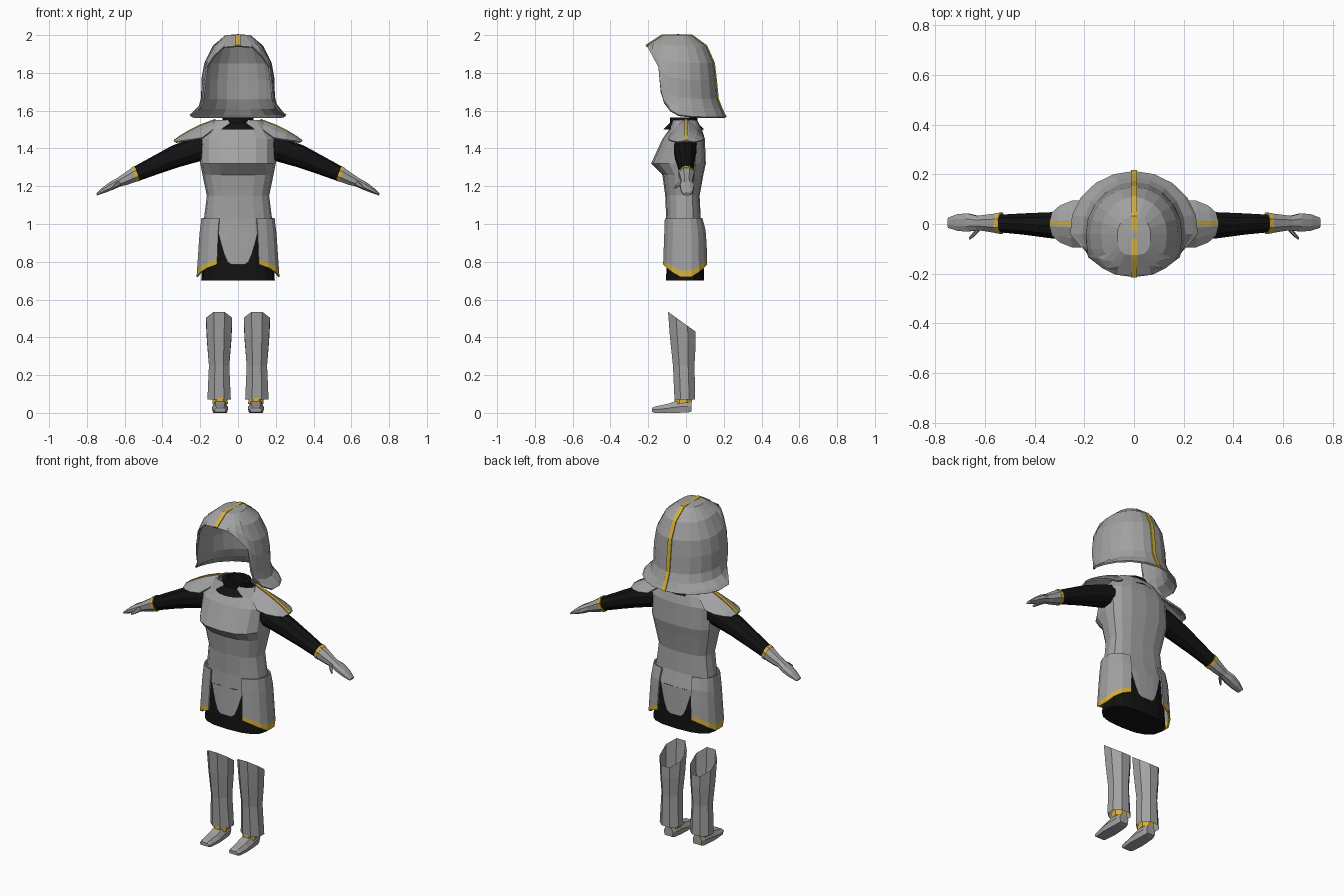
import bpy, bmesh, math
from mathutils import Vector

if "Cube" in bpy.data.objects:
    bpy.data.objects.remove(bpy.data.objects["Cube"])


def material(name, rgb):
    m = bpy.data.materials.new(name)
    m.diffuse_color = (*rgb, 1)
    m.use_nodes = True
    m.node_tree.nodes["Principled BSDF"].inputs["Base Color"].default_value = m.diffuse_color
    return m


STEEL = material("steel_grey", (0.36, 0.36, 0.36))
GOLD = material("gold_trim", (0.66, 0.43, 0.04))
BLACK = material("black_cloth", (0.006, 0.006, 0.006))


def loft(name, rings, mats, closed=True, caps=(False, False), row_mat=None, thick=0):
    """Skin a list of equal point rings; row_mat gives the material slot of each row."""
    bm = bmesh.new()
    vs = [[bm.verts.new(p) for p in r] for r in rings]
    n = len(rings[0])
    for i in range(len(rings) - 1):
        for j in range(n if closed else n - 1):
            k = (j + 1) % n
            f = bm.faces.new((vs[i][j], vs[i][k], vs[i + 1][k], vs[i + 1][j]))
            f.material_index = row_mat[i] if row_mat else 0
    for cap, ring in zip(caps, (vs[0], vs[-1])):
        if cap:
            bm.faces.new(ring)
    bmesh.ops.remove_doubles(bm, verts=bm.verts, dist=0.0005)
    bmesh.ops.recalc_face_normals(bm, faces=bm.faces)
    me = bpy.data.meshes.new(name)
    bm.to_mesh(me)
    bm.free()
    for m in mats:
        me.materials.append(m)
    ob = bpy.data.objects.new(name, me)
    bpy.context.collection.objects.link(ob)
    if thick:
        mod = ob.modifiers.new("thickness", "SOLIDIFY")
        mod.thickness, mod.offset = thick, 0
    return ob


def lookup(table, z):
    """Interpolate (z, half width, front depth, back depth) rows, top first."""
    for a, b in zip(table, table[1:]):
        if z >= b[0]:
            t = min(1, max(0, (a[0] - z) / (a[0] - b[0])))
            return [p + (q - p) * t for p, q in zip(a[1:], b[1:])]
    return table[-1][1:]


def section(table, deg, z, off=0, cy=0, nf=2.6, nb=2.6):
    """Point on a rounded cross-section; 0 degrees is the front, 180 the back."""
    rx, rf, rb = lookup(table, z)
    s, c = math.sin(math.radians(deg)), math.cos(math.radians(deg))
    e = 2 / (nf if c > 0 else nb)
    x = math.copysign(abs(s) ** e, s) * (rx + off)
    y = -math.copysign(abs(c) ** e, c) * ((rf if c > 0 else rb) + off)
    return Vector((x, cy + y, z))


# ---------- helmet ----------
HELM = [(2.0, 0, 0, 0), (1.995, .065, .085, .07), (1.94, .13, .17, .145),
        (1.85, .175, .17, .185), (1.76, .19, .17, .195), (1.66, .19, .165, .205),
        (1.61, .207, .13, .225), (1.578, .252, .11, .24), (1.562, .26, .10, .25)]
EDGE = [(0, 1.94), (25, 1.935), (45, 1.89), (62, 1.83), (66, 1.70), (70, 1.64),
        (78, 1.60), (90, 1.575), (108, 1.566), (126, 1.564), (144, 1.564), (162, 1.564), (180, 1.564)]
LEVELS = [(1.995 - r[0]) / .433 for r in HELM[1:]]


def helmet_column(deg, zb):
    pts = [Vector((0, -.04, 2.0))]
    for f in LEVELS:
        pts.append(section(HELM, deg, 1.995 + (zb - 1.995) * f, cy=-.04, nf=3, nb=2))
    return pts


cols = [helmet_column(a, z) for a, z in EDGE]
left = [[Vector((-p.x, p.y, p.z)) for p in c] for c in cols[1:-1]]
loft("helmet", cols + left[::-1] + [cols[0]], [STEEL], closed=False, thick=.01)

# gold crest strip running from brow over the crown to the nape
path = [Vector((0, p.y, p.z)) for p in cols[0][:0:-1] + cols[-1][1:]]
crest = []
for i, p in enumerate(path):
    d = path[min(i + 1, len(path) - 1)] - path[max(i - 1, 0)]
    n = Vector((0, -d.z, d.y)).normalized()
    crest.append([p + Vector((s * .012, 0, 0)) + n * o
                  for s, o in ((-1, 0), (1, 0), (1, .009), (-1, .009))])
loft("helmet_crest", crest, [GOLD], caps=(True, True))

# ---------- torso ----------
BODY = [(1.55, .125, .07, .06), (1.50, .165, .09, .085), (1.45, .20, .125, .10),
        (1.32, .20, .185, .105), (1.26, .188, .125, .092), (1.15, .165, .11, .072),
        (1.03, .18, .105, .078), (.95, .19, .108, .10), (.70, .207, .118, .108)]
ROUND = [i * 22.5 for i in range(16)]
loft("breastplate", [[section(BODY, a, r[0]) for a in ROUND] for r in BODY[:-1]], [STEEL])
loft("under_skirt", [[section(BODY, a, z, -.012) for a in ROUND] for z in (1.0, .95, .85, .70)],
     [BLACK], caps=(True, True))
# open neck of the undershirt with a thick rim
loft("neck", [[(r * math.sin(math.radians(a)), -.012 - r * .9 * math.cos(math.radians(a)), z)
               for a in ROUND] for r, z in ((.12, 1.50), (.082, 1.535), (.082, 1.565), (.055, 1.565), (.05, 1.45))],
     [BLACK], caps=(False, True))

# tapering tabs hanging between the tassets, front and back
for name, mid in (("front_tab", 0), ("back_tab", 180)):
    rows = []
    for z, w in ((.95, 27), (.90, 22), (.84, 16), (.80, 11), (.785, 6)):
        rows.append([section(BODY, mid + w * k / 2, z) for k in (-2, -1, 0, 1, 2)])
    loft(name, rows, [STEEL], closed=False)


def tasset(name, s):
    """Hip plate wrapping one side, with a gold lower border."""
    rows = []
    for f in (0, .3, .65, 1, 1.12):
        row = []
        for k in range(8):
            a = 25 + 130 * k / 7
            low = .745 + .075 * abs(math.cos(math.radians(a))) ** 1.2
            p = section(BODY, a, 1.03 + (low - 1.03) * f, .012)
            row.append((s * p.x, p.y, p.z))
        rows.append(row)
    loft(name, rows, [STEEL, GOLD], closed=False, row_mat=[0, 0, 0, 1], thick=.008)


def tube(name, s, stations, mats, sides=8, caps=(True, True), row_mat=None):
    """Limb section along x; each station is x, y, z, half depth, half height."""
    rings = []
    for x, y, z, ry, rz in stations:
        ring = []
        for k in range(sides):
            a = 2 * math.pi * (k + .5) / sides
            h = rz * math.sin(a)
            ring.append((s * (x + .35 * h), y + ry * math.cos(a), z + .93 * h))
        rings.append(ring)
    loft(name, rings, mats, caps=caps, row_mat=row_mat)


def pauldron(name, s):
    """Leaf-shaped shoulder plate with a gold centre strip."""
    rows, strip = [], []
    for x, z, w, drop in ((.12, 1.55, .05, .035), (.20, 1.52, .092, .065),
                          (.26, 1.49, .092, .045), (.31, 1.46, .072, .022), (.34, 1.438, .045, .006)):
        rows.append([(s * (x - .012 * abs(t)), w * t, z - drop * abs(t) ** 1.6)
                     for t in (-1, -.6, -.15, .15, .6, 1)])
        strip.append([(s * x, y, z + o) for y, o in ((-.009, -.003), (.009, -.003), (.009, .007), (-.009, .007))])
    loft(name, rows, [STEEL], closed=False, thick=.008)
    loft(name + "_trim", strip, [GOLD], caps=(True, True))


def leg(side, s):
    # greave: front top point is higher than the back
    cx = .1
    rings = []
    for zf, zb, cy, rx, ry in ((.535, .43, -.022, .069, .073), (.40, .36, -.017, .064, .068),
                               (.25, .25, -.012, .054, .057), (.07, .07, -.006, .062, .055)):
        ring = []
        for k in range(8):
            a = math.pi * (k + .5) / 4
            c = math.cos(a) / .924
            ring.append((s * (cx + rx * math.sin(a) / .924), cy - ry * c,
                         (zf + zb) / 2 + (zf - zb) / 2 * c))
        rings.append(ring)
    loft(side + "_greave", rings, [STEEL])
    # gold ankle band
    loft(side + "_ankle_band", [[(s * (cx - .005 + r * .85 * math.sin(math.pi * (k + .5) / 4)),
                                  -.015 - r * math.cos(math.pi * (k + .5) / 4),
                                  z - .008 * math.cos(math.pi * (k + .5) / 4)) for k in range(8)]
                                for r, z in ((.050, .088), (.052, .05))], [GOLD])
    # pointed steel shoe
    shoe = []
    for y, w, top, bot in ((-.18, .030, .026, .006), (-.165, .036, .034, 0), (-.10, .043, .047, 0),
                           (-.05, .041, .064, 0), (.01, .036, .066, .002), (.03, .030, .062, .008)):
        shoe.append([(s * (cx - .005 + w * u), y, bot + (top - bot) * v)
                     for u, v in ((-.85, 0), (.85, 0), (1, .5), (.6, 1), (-.6, 1), (-1, .5))])
    loft(side + "_shoe", shoe, [STEEL], caps=(True, True))


# ---------- paired parts ----------
for side, s in (("right", -1), ("left", 1)):
    tasset(side + "_tasset", s)
    pauldron(side + "_pauldron", s)
    tube(side + "_sleeve", s, [(.14, 0, 1.415, .062, .068), (.22, -.005, 1.395, .062, .066),
                               (.33, -.005, 1.358, .055, .06), (.44, 0, 1.31, .045, .049),
                               (.54, .002, 1.265, .037, .04)], [BLACK], sides=10)
    tube(side + "_cuff", s, [(.533, .003, 1.268, .046, .045), (.549, .003, 1.261, .045, .044)], [GOLD])
    tube(side + "_gauntlet", s, [(.549, .003, 1.261, .043, .042), (.60, .004, 1.235, .035, .033),
                                 (.63, .004, 1.222, .031, .026), (.67, .006, 1.202, .04, .024),
                                 (.71, .006, 1.180, .036, .017), (.748, .005, 1.157, .022, .007)], [STEEL])
    tube(side + "_thumb", s, [(.625, -.02, 1.217, .012, .013), (.645, -.042, 1.205, .011, .011),
                              (.662, -.058, 1.192, .006, .006)], [STEEL], sides=6)
    leg(side, s)
